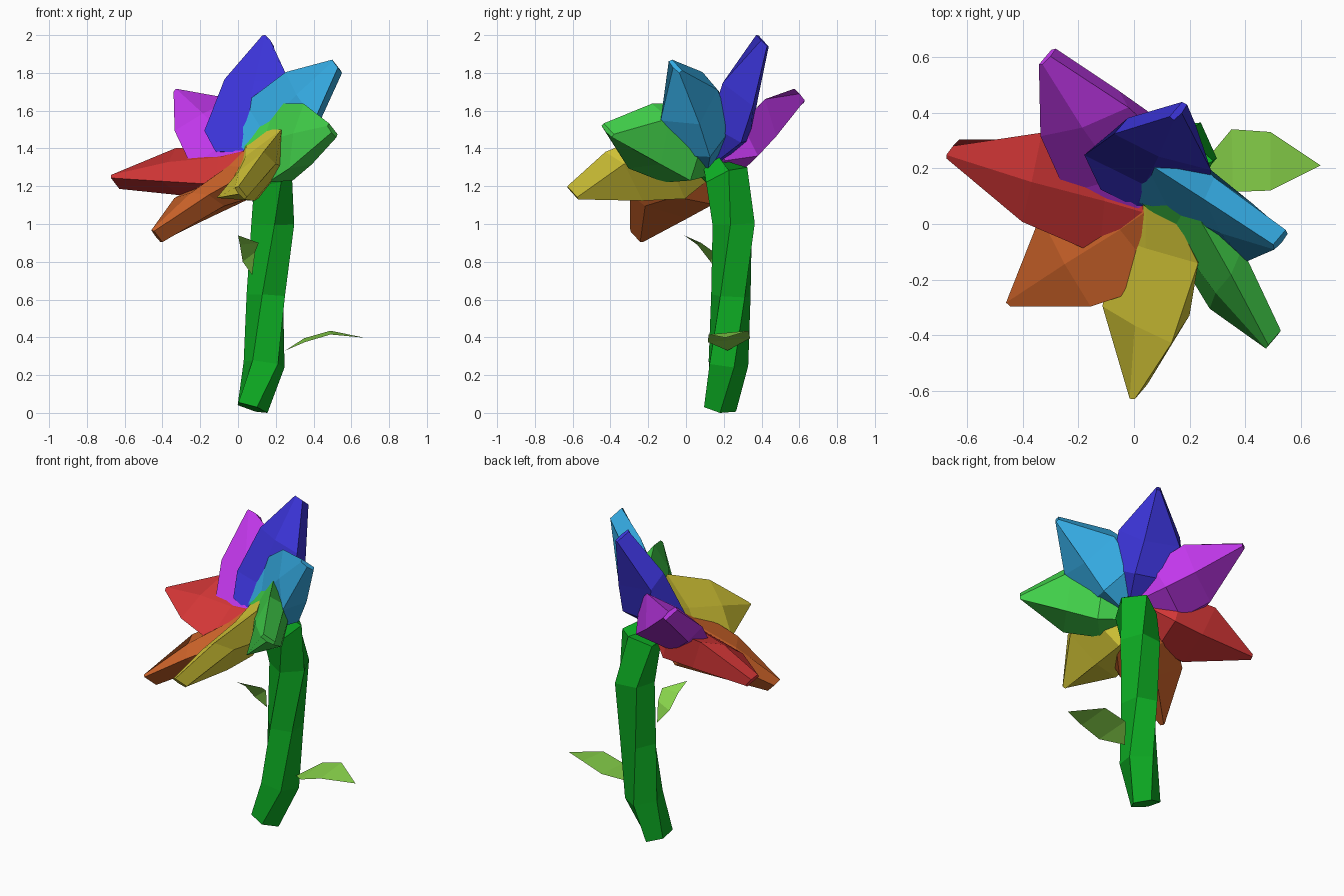
import bpy, math
from mathutils import Vector as V

if "Cube" in bpy.data.objects:
    bpy.data.objects.remove(bpy.data.objects["Cube"])


def make(name, verts, faces, color):
    me = bpy.data.meshes.new(name)
    me.from_pydata([tuple(v) for v in verts], [], faces)
    ob = bpy.data.objects.new(name, me)
    bpy.context.collection.objects.link(ob)
    mat = bpy.data.materials.new(name + "_color")
    mat.diffuse_color = (*color, 1)
    mat.use_nodes = True
    mat.node_tree.nodes["Principled BSDF"].inputs["Base Color"].default_value = mat.diffuse_color
    me.materials.append(mat)
    return ob


def bridge(rings, n):
    # side walls and end caps for a stack of n-sided rings
    f = [tuple(reversed(range(n)))]
    for k in range(rings - 1):
        for i in range(n):
            a, b = k * n + i, k * n + (i + 1) % n
            f.append((a, b, b + n, a + n))
    f.append(tuple((rings - 1) * n + i for i in range(n)))
    return f


# Stem: bent, slightly twisted five-sided tube
path = [(.07, .18, .035), (.14, .215, .26), (.155, .24, .62),
        (.18, .26, 1.0), (.165, .21, 1.25), (.11, .13, 1.31)]
radii = [.09, .115, .11, .12, .125, .08]
path = [V(p) for p in path]
verts = []
for k, p in enumerate(path):
    d = (path[min(k + 1, 5)] - path[max(k - 1, 0)]).normalized()
    u = V((0, 1, 0)).cross(d).normalized()
    w = d.cross(u)
    for i in range(5):
        a = math.tau * i / 5 + k * .35
        verts.append(p + (u * math.cos(a) + w * math.sin(a)) * radii[k])
low = min(v.z for v in verts)
for v in verts[:5]:
    v.z -= low
make("stem", verts, bridge(6, 5), (.004, .42, .017))

# Petals: faceted blades around the tilted flower axis, each ending in a knife edge
axis = V((-.497, -.585, .641)).normalized()
center = V((-.03, -.01, 1.473))
# rings of (radial, tangent, axial): front, high side, high back, low back, low side
sections = [
    [(-.02, .02, -.12), (-.01, .16, -.09), (.03, .08, -.25), (.05, -.05, -.29), (.02, -.11, -.2)],
    [(.14, .02, -.09), (.13, .26, -.06), (.2, .16, -.24), (.22, -.05, -.33), (.2, -.18, -.19)],
    [(.4, 0, -.01), (.41, .175, .025), (.38, .18, -.1), (.4, -.03, -.23), (.41, -.18, -.085)],
]
petals = {
    "red_petal": ((-.65, .27, 1.223), (.7, .04, .04)),
    "magenta_petal": ((-.31, .6, 1.68), (.55, .04, .85)),
    "blue_petal": ((.16, .405, 1.97), (.045, .035, .7)),
    "sky_petal": ((.525, -.057, 1.835), (.035, .4, .75)),
    "green_petal": ((.5, -.415, 1.495), (.055, .65, .07)),
    "yellow_petal": ((.015, -.60, 1.165), (.7, .6, .04)),
    "orange_petal": ((-.43, -.26, .935), (.68, .14, .025)),
}
for name, (tip, color) in petals.items():
    tip = V(tip)
    off = tip - center
    h = off.dot(axis)
    r = off - axis * h
    R = r.length
    r.normalize()
    t = axis.cross(r)
    verts = []
    for sec in sections:
        for a, b, c in sec:
            lift = h * max(a, 0) / R
            verts.append(center + r * a + t * b + axis * (c + lift))
    for b, c in ((-.008, .048), (.012, .045), (.012, -.045), (-.008, -.048), (-.014, 0)):
        verts.append(tip + t * b + axis * c)
    make(name, verts, bridge(4, 5), color)

# Leaves: base, one side pair, other side pair, tip
fan = [(0, 1, 3), (1, 2, 4, 3), (2, 5, 4)]
leaf_color = (.25, .66, .07)
make("lower_leaf", [(.25, .22, .33), (.35, .34, .395), (.49, .33, .435),
                    (.355, .115, .375), (.49, .12, .415), (.67, .21, .398)], fan, leaf_color)
make("upper_leaf", [(.075, .18, .73), (.09, .15, .85), (.11, .08, .9),
                    (.025, .13, .8), (.01, .06, .89), (0, -.01, .94)], fan, leaf_color)
